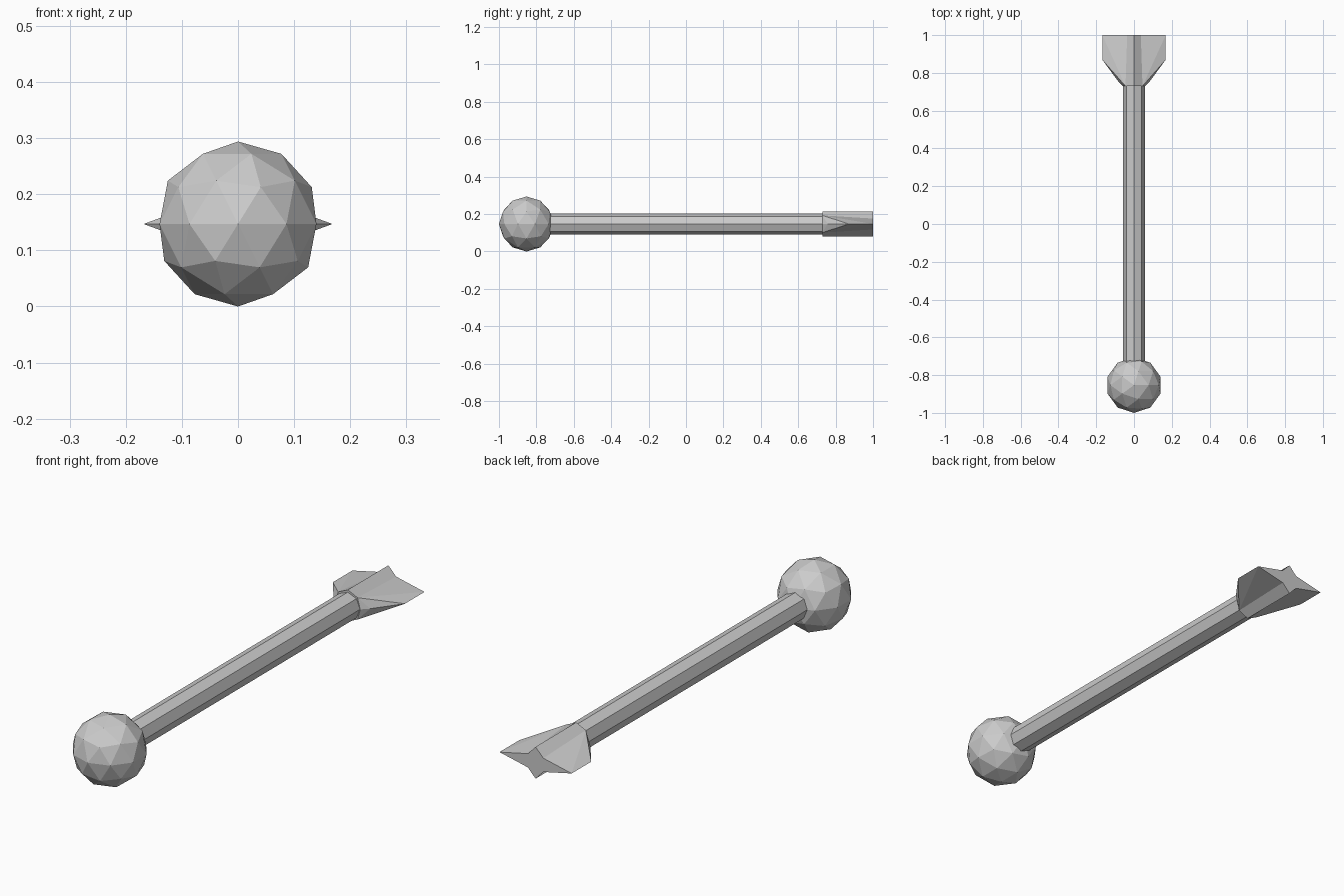
import bpy, bmesh, math

if "Cube" in bpy.data.objects:
    bpy.data.objects.remove(bpy.data.objects["Cube"])

AXIS_Z = 0.147

# Ball head: low-poly icosphere
bpy.ops.mesh.primitive_ico_sphere_add(subdivisions=2, radius=0.147,
                                      location=(0, -0.853, AXIS_Z))
bpy.context.object.name = "ball_head"

# Octagonal shaft along y, corners on the x and z axes
bpy.ops.mesh.primitive_cylinder_add(vertices=8, radius=0.057, depth=1.52,
                                    location=(0, 0.0, AXIS_Z),
                                    rotation=(math.pi / 2, 0, 0))
bpy.context.object.name = "shaft"

# Tail fin: one quadrant, mirrored in x and z
points = {
    "top_front": (0, 0.73, 0.067), "diag_front": (0.045, 0.73, 0.046),
    "side_front": (0.058, 0.73, 0), "side_neck": (0.085, 0.757, 0),
    "side_wide": (0.168, 0.87, 0), "side_back": (0.168, 1.0, 0),
    "diag_back": (0.036, 1.0, 0.029), "top_back": (0, 1.0, 0.067),
    "mid_front": (0, 0.73, 0), "mid_back": (0, 1.0, 0),
}
faces = [
    ("top_front", "top_back", "diag_back", "diag_front"),
    ("diag_front", "diag_back", "side_back"),
    ("diag_front", "side_back", "side_wide"),
    ("diag_front", "side_wide", "side_neck"),
    ("diag_front", "side_neck", "side_front"),
    ("mid_front", "top_front", "diag_front", "side_front"),
    ("mid_back", "side_back", "diag_back", "top_back"),
]
bm = bmesh.new()
v = {name: bm.verts.new(co) for name, co in points.items()}
for names in faces:
    bm.faces.new([v[n] for n in names])
mesh = bpy.data.meshes.new("tail_fin")
bm.to_mesh(mesh)
bm.free()
fin = bpy.data.objects.new("tail_fin", mesh)
fin.location.z = AXIS_Z
bpy.context.collection.objects.link(fin)
mirror = fin.modifiers.new("mirror", 'MIRROR')
mirror.use_axis = (True, False, True)
